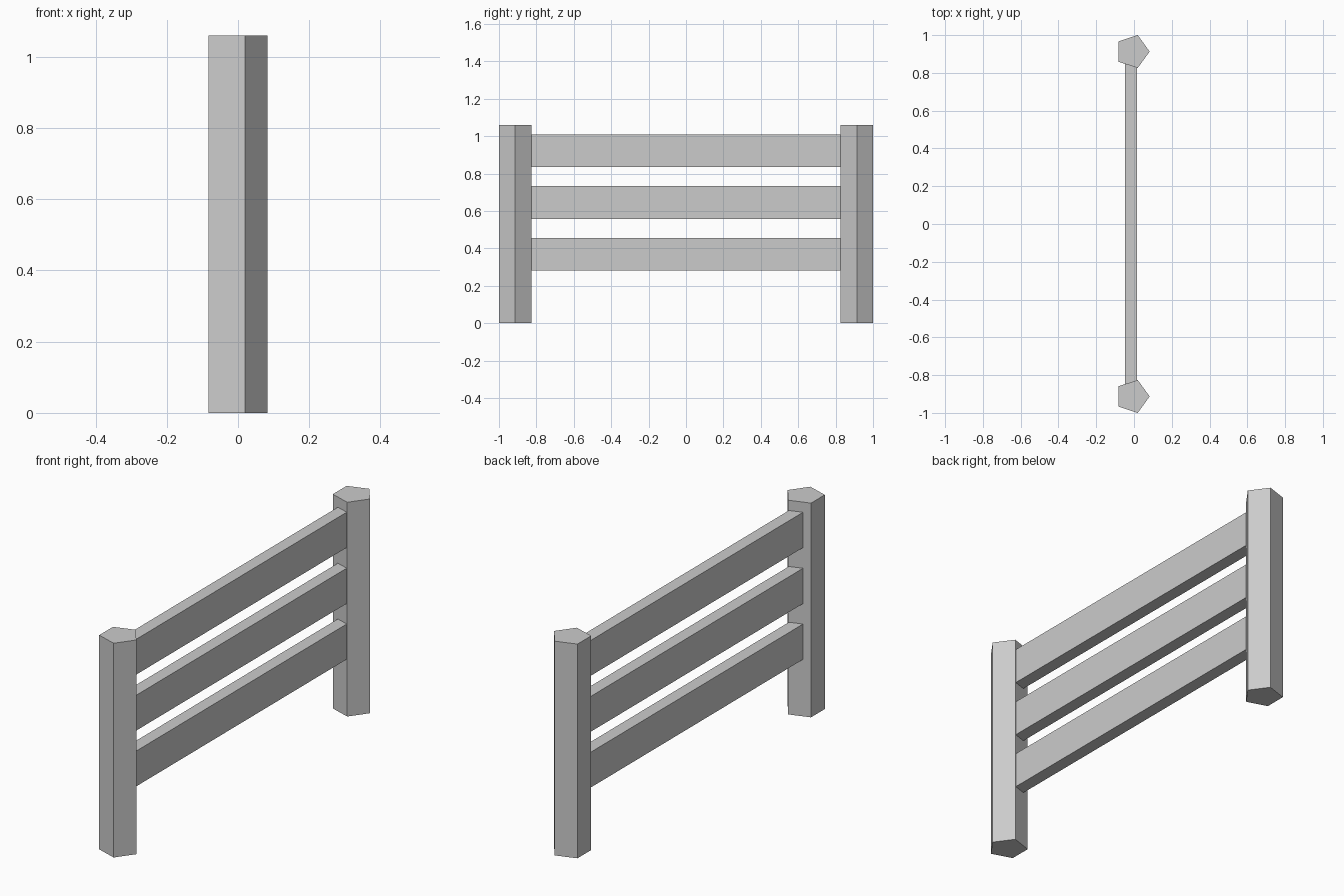
import bpy, math

if "Cube" in bpy.data.objects:
    bpy.data.objects.remove(bpy.data.objects["Cube"])

R = 0.0915                      # post circumradius
CX, CY = -0.0087, 0.913         # post centre
HEIGHT = 1.06

# five-sided posts, one at each end
for name, s in (("front_post", -1), ("back_post", 1)):
    bpy.ops.mesh.primitive_cylinder_add(vertices=5, radius=R, depth=HEIGHT,
                                        location=(CX, s * CY, HEIGHT / 2))
    post = bpy.context.object
    post.name = name
    # turn so that one corner points to +x
    v = post.data.vertices[0].co
    post.rotation_euler.z = -math.atan2(v.y, v.x)

# three flat rails, ends tucked just into the posts
for name, z in (("lower_rail", 0.369), ("middle_rail", 0.645), ("upper_rail", 0.922)):
    bpy.ops.mesh.primitive_cube_add(size=1, location=(-0.0155, 0, z))
    rail = bpy.context.object
    rail.name = name
    rail.scale = (0.063, 1.696, 0.175)
